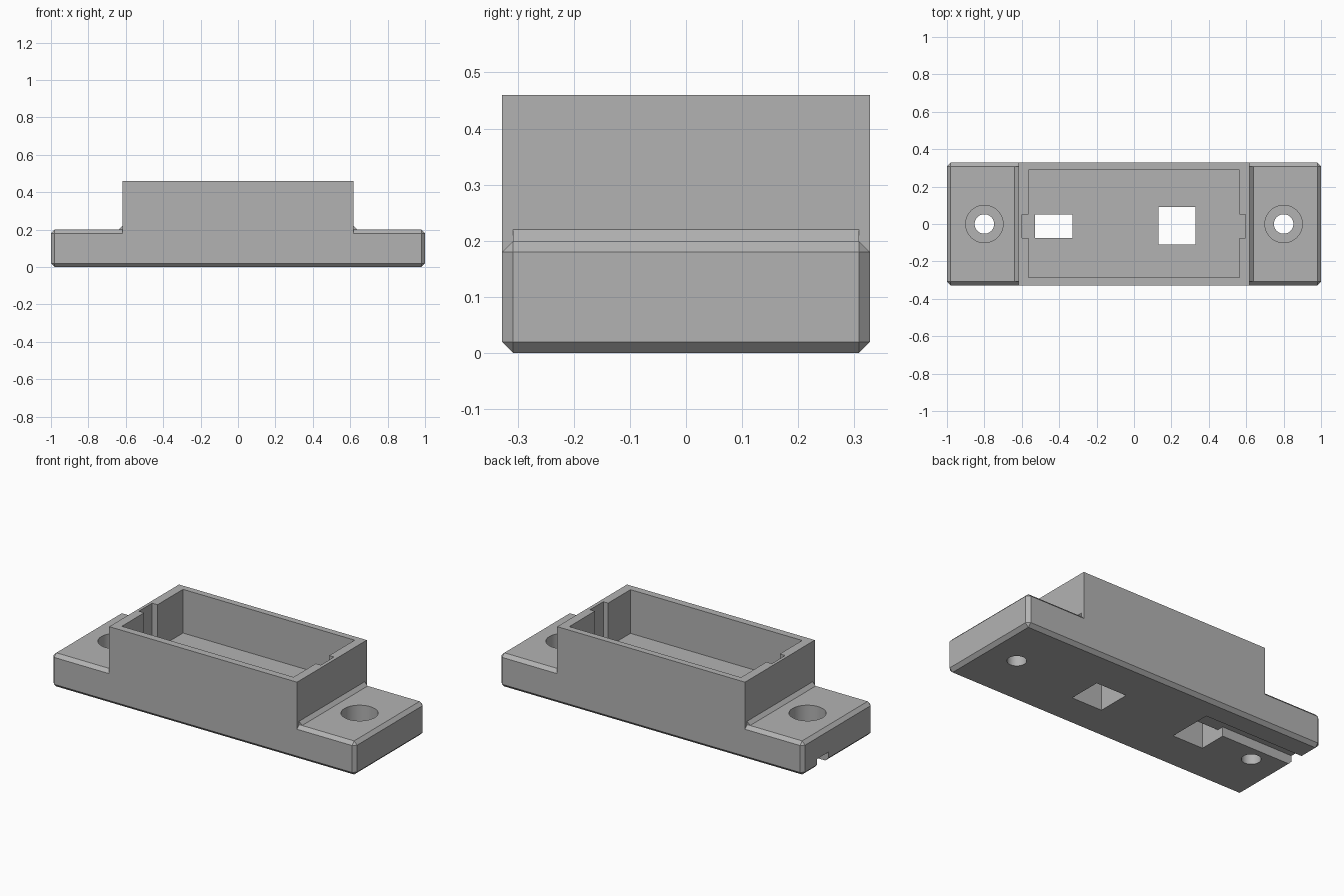
import bpy
import bmesh

cube = bpy.data.objects.get("Cube")
if cube:
    bpy.data.objects.remove(cube, do_unlink=True)

grey = bpy.data.materials.new("matte grey")
grey.use_nodes = True
colour = (0.45, 0.45, 0.45, 1)
grey.diffuse_color = colour
grey.node_tree.nodes["Principled BSDF"].inputs["Base Color"].default_value = colour

END, SIDE, BODY = 1.0, 0.328, 0.618
FLANGE_TOP, BODY_TOP, FLOOR = 0.2, 0.46, 0.2
CHAMFER = 0.02


def add_object(name, bm):
    bmesh.ops.recalc_face_normals(bm, faces=bm.faces)
    mesh = bpy.data.meshes.new(name)
    bm.to_mesh(mesh)
    bm.free()
    mesh.materials.append(grey)
    obj = bpy.data.objects.new(name, mesh)
    bpy.context.collection.objects.link(obj)
    return obj


def box(name, xs, ys, zs, chamfer=0):
    bm = bmesh.new()
    bmesh.ops.create_cube(bm, size=1)
    for v in bm.verts:
        for axis, (low, high) in enumerate((xs, ys, zs)):
            v.co[axis] = high if v.co[axis] > 0 else low
    if chamfer:
        bmesh.ops.bevel(bm, geom=bm.edges[:], offset=chamfer, segments=1,
                        affect='EDGES', profile=0.5)
    return add_object(name, bm)


def cylinder(name, x, radius, low, high):
    bm = bmesh.new()
    bmesh.ops.create_cone(bm, cap_ends=True, segments=48, radius1=radius,
                          radius2=radius, depth=high - low)
    bmesh.ops.translate(bm, verts=bm.verts, vec=(x, 0, (low + high) / 2))
    return add_object(name, bm)


def fillet(name, side):
    # Sloped strip where the flange meets the body wall
    profile = [(BODY - 0.03, 0.15), (BODY - 0.03, 0.22), (BODY, 0.22),
               (BODY + 0.03, 0.19), (BODY + 0.03, 0.15)]
    bm = bmesh.new()
    edge = SIDE - CHAMFER
    face = bm.faces.new([bm.verts.new((side * x, -edge, z)) for x, z in profile])
    made = bmesh.ops.extrude_face_region(bm, geom=[face])["geom"]
    verts = [g for g in made if isinstance(g, bmesh.types.BMVert)]
    bmesh.ops.translate(bm, verts=verts, vec=(0, 2 * edge, 0))
    return add_object(name, bm)


def combine(target, tool, operation):
    mod = target.modifiers.new(tool.name, 'BOOLEAN')
    mod.operation = operation
    mod.solver = 'EXACT'
    mod.object = tool
    bpy.context.view_layer.objects.active = target
    bpy.ops.object.modifier_apply(modifier=mod.name)
    bpy.data.objects.remove(tool, do_unlink=True)


# Chamfered base with the raised tray body
housing = box("mounting_housing", (-END, END), (-SIDE, SIDE), (0, FLANGE_TOP), CHAMFER)
combine(housing, box("tray_body", (-BODY, BODY), (-SIDE, SIDE), (0.1, BODY_TOP)), 'UNION')
for side in (-1, 1):
    combine(housing, fillet("flange_fillet", side), 'UNION')

# Open cavity with a slot in each end wall
combine(housing, box("cavity", (-0.565, 0.565), (-0.285, 0.29), (FLOOR, 0.6)), 'DIFFERENCE')
combine(housing, box("end_slots", (-0.6, 0.597), (-0.075, 0.05), (FLOOR, 0.6)), 'DIFFERENCE')

# Openings through the floor
combine(housing, box("small_window", (-0.53, -0.33), (-0.075, 0.05), (-0.1, 0.3)), 'DIFFERENCE')
combine(housing, box("large_window", (0.13, 0.33), (-0.11, 0.09), (-0.1, 0.3)), 'DIFFERENCE')

# Cable pocket and channel underneath, leading out of the right end
combine(housing, box("cable_pocket", (-0.53, -0.33), (0, 0.195), (-0.1, 0.055)), 'DIFFERENCE')
combine(housing, box("cable_channel", (-1.1, -0.5), (0.09, 0.195), (-0.1, 0.055)), 'DIFFERENCE')

# Counterbored screw holes
for side in (-1, 1):
    combine(housing, cylinder("screw_hole", side * 0.8, 0.052, -0.1, 0.3), 'DIFFERENCE')
    combine(housing, cylinder("counterbore", side * 0.8, 0.1, 0.08, 0.3), 'DIFFERENCE')

bpy.ops.object.select_all(action='DESELECT')
housing.select_set(True)
bpy.context.view_layer.objects.active = housing
bpy.ops.object.shade_smooth_by_angle(angle=0.5)
